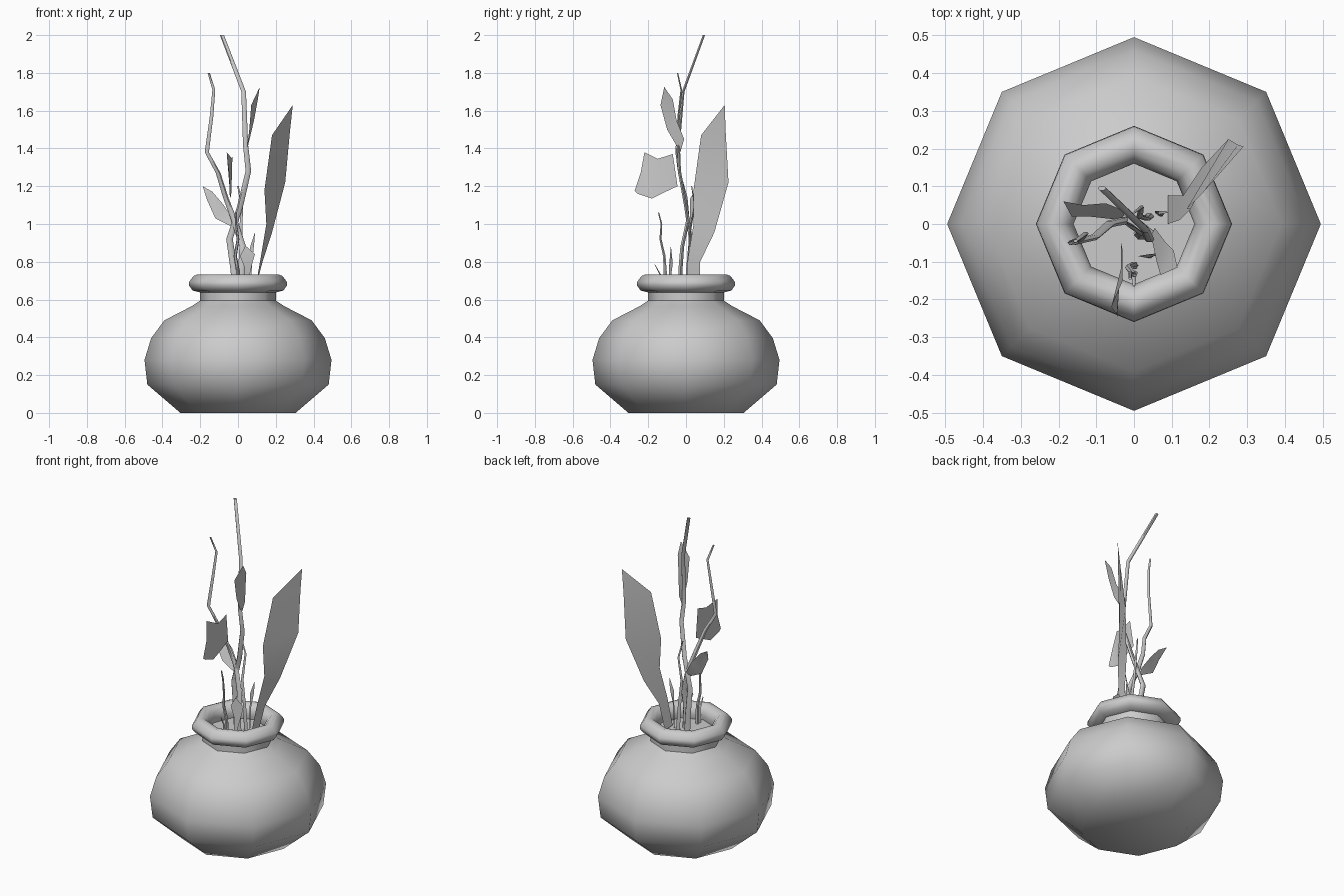
import bpy, math


def add_mesh(name, verts, faces, angle=50):
    mesh = bpy.data.meshes.new(name)
    mesh.from_pydata(verts, [], faces)
    mesh.update()
    ob = bpy.data.objects.new(name, mesh)
    bpy.context.collection.objects.link(ob)
    bpy.ops.object.select_all(action='DESELECT')
    ob.select_set(True)
    bpy.context.view_layer.objects.active = ob
    bpy.ops.object.shade_smooth_by_angle(angle=math.radians(angle))
    return ob


def skin_rings(name, rings, n):
    """Join rings of n points into a closed tube with capped ends."""
    verts = [p for ring in rings for p in ring]
    faces = [(r * n + i, r * n + (i + 1) % n, (r + 1) * n + (i + 1) % n, (r + 1) * n + i)
             for r in range(len(rings) - 1) for i in range(n)]
    last = (len(rings) - 1) * n
    faces += [tuple(reversed(range(n))), tuple(range(last, last + n))]
    return add_mesh(name, verts, faces)


def ring(cx, cy, z, rx, ry, n):
    return [(cx + rx * math.cos(2 * math.pi * i / n), cy + ry * math.sin(2 * math.pi * i / n), z)
            for i in range(n)]


def stem(name, path, r0, r1, flat=0.65, n=6):
    """Tapering, slightly flattened stem along a path."""
    k = len(path) - 1
    rings = []
    for i, (x, y, z) in enumerate(path):
        r = r0 + (r1 - r0) * i / k
        rings.append(ring(x, y, z, r, r * flat, n))
    return skin_rings(name, rings, n)


def leaf(name, left, right, tip):
    """Thin blade between two matching edges, ending in a tip."""
    k = len(left)
    faces = [(i, k + i, k + i + 1, i + 1) for i in range(k - 1)]
    faces.append((k - 1, 2 * k - 1, 2 * k))
    return add_mesh(name, left + right + [tip], faces)


# octagonal pot with rolled rim, and soil closing the mouth
pot = [(0.305, 0), (0.48, 0.15), (0.495, 0.28), (0.46, 0.395), (0.39, 0.49), (0.245, 0.565),
       (0.2, 0.595), (0.2, 0.638), (0.24, 0.648), (0.26, 0.675), (0.258, 0.695), (0.235, 0.725),
       (0.215, 0.733), (0.19, 0.728), (0.168, 0.705), (0.16, 0.675), (0.165, 0.645)]
skin_rings("pot", [ring(0, 0, z, r, r, 8) for r, z in pot], 8)

# main stems
stem("tall_stem", [(-0.015, 0.01, 0.645), (-0.02, 0.01, 0.75), (-0.045, 0.025, 0.92), (0.01, 0.0, 1.09),
                   (0.055, -0.035, 1.28), (0.04, -0.04, 1.42), (0.03, -0.015, 1.7),
                   (-0.085, 0.095, 2.0)], 0.02, 0.011)
stem("bent_stem", [(0.02, -0.025, 0.645), (0.02, -0.03, 0.75), (0.025, -0.02, 0.88), (-0.02, 0.01, 1.02),
                   (-0.065, 0.0, 1.14), (-0.105, -0.035, 1.27), (-0.165, -0.05, 1.38),
                   (-0.14, -0.04, 1.57), (-0.128, -0.025, 1.71), (-0.155, -0.045, 1.8)], 0.021, 0.006)
stem("side_stem", [(0.04, 0.02, 0.645), (0.035, 0.015, 0.78), (0.015, 0.02, 0.95), (0.02, 0.045, 1.1),
                   (0.0, 0.03, 1.2)], 0.013, 0.004)

# thin shoots near the front of the rim
stem("front_shoot", [(0.0, -0.11, 0.645), (0.0, -0.11, 0.75), (-0.015, -0.115, 0.83), (0.0, -0.135, 0.92),
                     (-0.01, -0.13, 1.0), (-0.01, -0.145, 1.06)], 0.012, 0.004, 0.9)
stem("short_shoot", [(0.0, -0.13, 0.645), (0.0, -0.135, 0.73), (0.0, -0.165, 0.785)], 0.01, 0.003)

# large leaf
leaf("large_leaf",
     [(0.09, 0.0, 0.65), (0.12, 0.01, 0.82), (0.15, 0.04, 1.0), (0.14, 0.04, 1.18), (0.18, 0.08, 1.47)],
     [(0.09, 0.075, 0.65), (0.13, 0.075, 0.8), (0.18, 0.15, 0.955), (0.25, 0.225, 1.22), (0.275, 0.21, 1.49)],
     (0.29, 0.205, 1.63))

# broad forward leaf
leaf("forward_leaf",
     [(-0.035, -0.045, 1.2), (-0.035, -0.12, 1.165), (-0.04, -0.18, 1.135), (-0.045, -0.255, 1.16)],
     [(-0.03, -0.07, 1.37), (-0.03, -0.15, 1.345), (-0.06, -0.22, 1.38), (-0.045, -0.24, 1.27)],
     (-0.045, -0.272, 1.175))

# left leaf
leaf("left_leaf",
     [(-0.03, 0.01, 0.985), (-0.12, 0.02, 1.03), (-0.165, 0.02, 1.13)],
     [(-0.025, 0.035, 1.02), (-0.075, 0.055, 1.1), (-0.135, 0.05, 1.17)],
     (-0.187, 0.06, 1.2))

# upper leaf
leaf("upper_leaf",
     [(0.045, -0.03, 1.38), (0.06, -0.1, 1.5), (0.07, -0.135, 1.63)],
     [(0.055, -0.01, 1.45), (0.085, -0.05, 1.55), (0.105, -0.07, 1.66)],
     (0.115, -0.115, 1.725))

# small low leaves
leaf("round_leaf",
     [(0.035, -0.09, 0.65), (0.035, -0.09, 0.77), (0.01, -0.085, 0.83)],
     [(0.045, -0.09, 0.65), (0.075, -0.07, 0.79), (0.09, -0.075, 0.84)],
     (0.04, -0.08, 0.885))
leaf("spike_leaf",
     [(0.055, 0.03, 0.65), (0.055, 0.035, 0.8), (0.065, 0.025, 0.88)],
     [(0.068, 0.02, 0.65), (0.075, 0.02, 0.8), (0.085, 0.035, 0.89)],
     (0.09, 0.03, 0.955))
